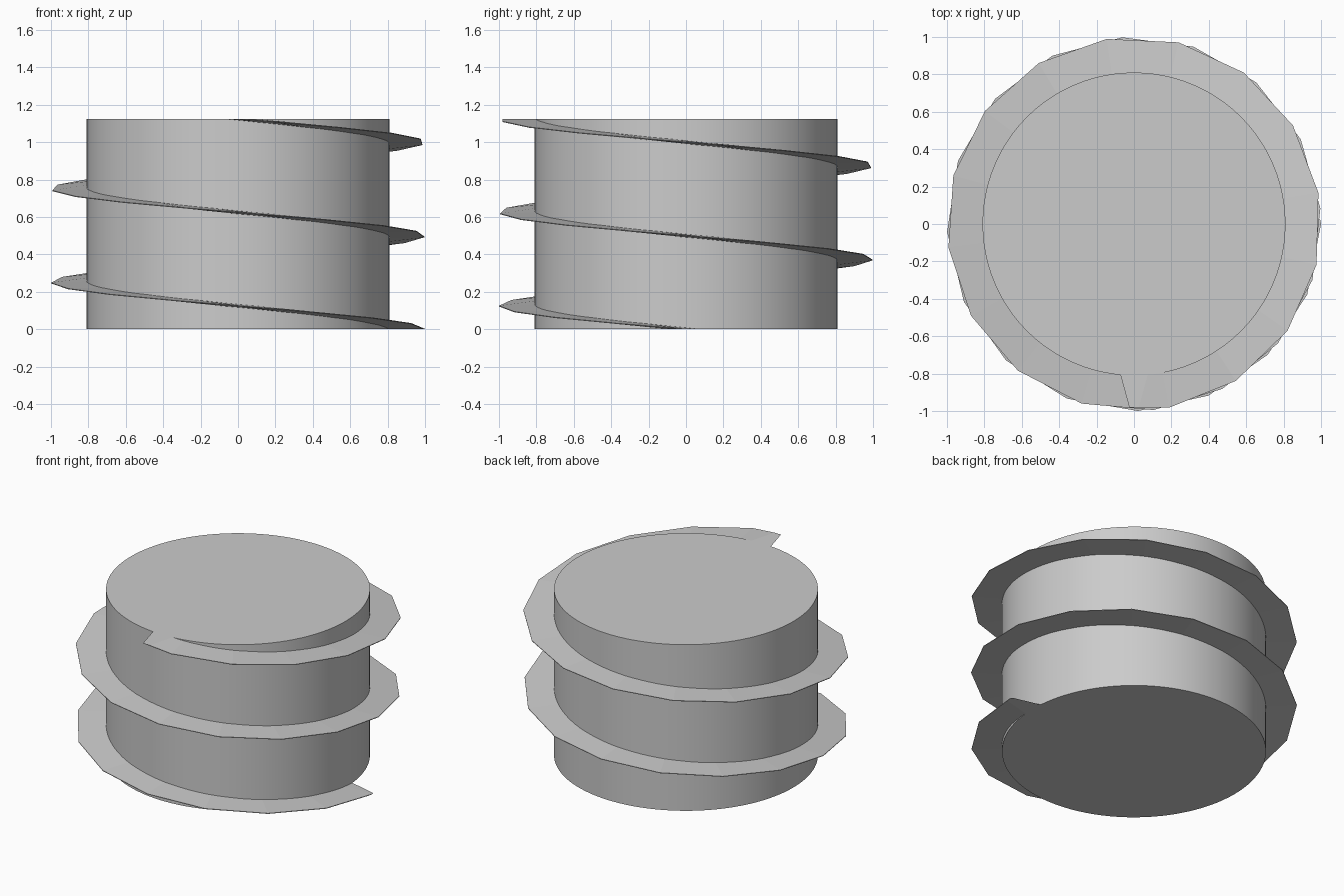
import bpy, bmesh, math
from mathutils import Vector

if "Cube" in bpy.data.objects:
    bpy.data.objects.remove(bpy.data.objects["Cube"])

HEIGHT, CORE_R, FLANGE_R, PITCH = 1.125, 0.81, 1.0, 0.5
STEP = math.radians(22.2)          # coarse steps along the flange

grey = bpy.data.materials.new("plain_grey")
grey.diffuse_color = (0.6, 0.6, 0.6, 1)
grey.use_nodes = True
grey.node_tree.nodes["Principled BSDF"].inputs["Base Color"].default_value = grey.diffuse_color


def add_object(name, bm):
    bmesh.ops.recalc_face_normals(bm, faces=bm.faces)
    mesh = bpy.data.meshes.new(name)
    bm.to_mesh(mesh)
    bm.free()
    mesh.materials.append(grey)
    obj = bpy.data.objects.new(name, mesh)
    bpy.context.collection.objects.link(obj)
    return obj


# Solid core
bm = bmesh.new()
bmesh.ops.create_cone(bm, cap_ends=True, segments=96, radius1=CORE_R,
                      radius2=CORE_R, depth=HEIGHT)
bmesh.ops.translate(bm, verts=bm.verts, vec=(0, 0, HEIGHT / 2))
core = add_object("core", bm)
bpy.context.view_layer.objects.active = core
core.select_set(True)
bpy.ops.object.shade_smooth_by_angle(angle=math.radians(30))

# Thin spiral flange, tapering to its rim and falling from left to right
profile = [(0.77, -0.009), (FLANGE_R, -0.002), (FLANGE_R, 0.002), (0.77, 0.009)]
bm = bmesh.new()
rings = []
for k in range(-1, 39):
    a = k * STEP
    z = PITCH * a / math.tau
    rings.append([bm.verts.new((r * math.cos(a), -r * math.sin(a), z + dz))
                  for r, dz in profile])
for lower, upper in zip(rings, rings[1:]):
    for i in range(4):
        j = (i + 1) % 4
        bm.faces.new((lower[i], lower[j], upper[j], upper[i]))
bm.faces.new(rings[0])
bm.faces.new(rings[-1])

# Trim both flange ends level with the core
for z, direction in ((0, -1), (HEIGHT, 1)):
    cut = bmesh.ops.bisect_plane(bm, geom=bm.verts[:] + bm.edges[:] + bm.faces[:],
                                 plane_co=Vector((0, 0, z)),
                                 plane_no=Vector((0, 0, direction)),
                                 clear_outer=True)
    edges = [e for e in cut["geom_cut"] if isinstance(e, bmesh.types.BMEdge)]
    bmesh.ops.holes_fill(bm, edges=edges, sides=0)
add_object("spiral_flange", bm)
